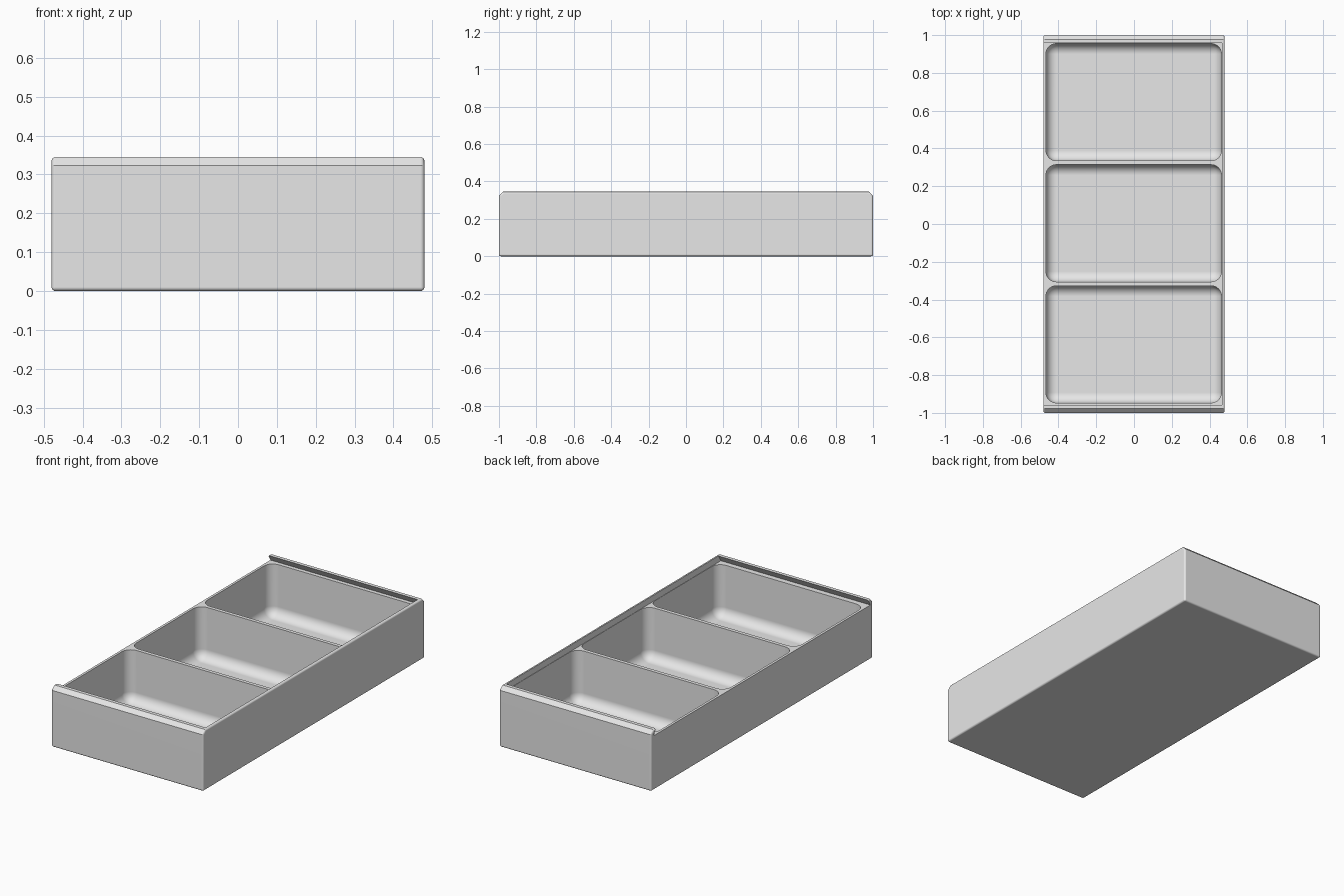
import bpy, bmesh, math

if "Cube" in bpy.data.objects:
    bpy.data.objects.remove(bpy.data.objects["Cube"], do_unlink=True)

HALF_X, TOP, LEDGE, CHAMFER = 0.48, 0.345, 0.31, 0.022
POCKET_Y, DIVIDER = 0.62, 0.021

grey = bpy.data.materials.new("plain grey")
grey.use_nodes = True
grey.diffuse_color = (0.8, 0.8, 0.8, 1)
grey.node_tree.nodes["Principled BSDF"].inputs["Base Color"].default_value = (0.8, 0.8, 0.8, 1)


def prism(name, profile, x0, x1, radius, segments, keep_edge):
    """Extrude a (y, z) profile along x and round the edges chosen by keep_edge."""
    bm = bmesh.new()
    face = bm.faces.new([bm.verts.new((x0, y, z)) for y, z in profile])
    grown = bmesh.ops.extrude_face_region(bm, geom=[face])["geom"]
    moved = [v for v in grown if isinstance(v, bmesh.types.BMVert)]
    bmesh.ops.translate(bm, verts=moved, vec=(x1 - x0, 0, 0))
    bmesh.ops.recalc_face_normals(bm, faces=bm.faces)
    edges = [e for e in bm.edges if keep_edge(*(v.co for v in e.verts))]
    if edges:
        bmesh.ops.bevel(bm, geom=edges, offset=radius, segments=segments,
                        profile=0.5, affect="EDGES", clamp_overlap=True)
    mesh = bpy.data.meshes.new(name)
    bm.to_mesh(mesh)
    bm.free()
    mesh.materials.append(grey)
    obj = bpy.data.objects.new(name, mesh)
    bpy.context.collection.objects.link(obj)
    return obj


def cut(body, cutter):
    """Subtract the cutter from the body and throw the cutter away."""
    cutter.hide_render = True
    mod = body.modifiers.new("cut", "BOOLEAN")
    mod.operation, mod.solver, mod.object = "DIFFERENCE", "EXACT", cutter
    bpy.context.view_layer.objects.active = body
    bpy.ops.object.modifier_apply(modifier=mod.name)
    bpy.data.objects.remove(cutter, do_unlink=True)


# Outer block: chamfered top ends, softly rounded sides and bottom
block = [(-1, 0), (1, 0), (1, TOP - CHAMFER), (1 - CHAMFER, TOP),
         (CHAMFER - 1, TOP), (-1, TOP - CHAMFER)]
box = prism("compartment_box", block, -HALF_X, HALF_X, 0.01, 4,
            lambda a, b: abs(a.x - b.x) < 0.1 or max(a.z, b.z) < 0.01)

# Undercut lid channel, open on one long side and closed on the other
channel = [(-0.978, LEDGE), (0.978, LEDGE), (0.948, 0.36), (-0.948, 0.36)]
cut(box, prism("lid_channel", channel, -0.6, 0.465, 0, 1, lambda a, b: False))

# Three scooped compartments
for i in (-1, 0, 1):
    mid = i * (POCKET_Y + DIVIDER) + 0.004
    y0, y1 = mid - POCKET_Y / 2, mid + POCKET_Y / 2
    scoop = [(y0, 0.015), (y1, 0.015), (y1, 0.5), (y0, 0.5)]
    cut(box, prism("scoop", scoop, -0.466, 0.463, 0.055, 8,
                   lambda a, b: min(a.z, b.z) < 0.1))

# Smooth shading with crisp edges
bpy.ops.object.select_all(action="DESELECT")
box.select_set(True)
bpy.context.view_layer.objects.active = box
bpy.ops.object.shade_smooth_by_angle(angle=math.radians(30))
box.modifiers.new("flat_walls", "WEIGHTED_NORMAL").keep_sharp = True
